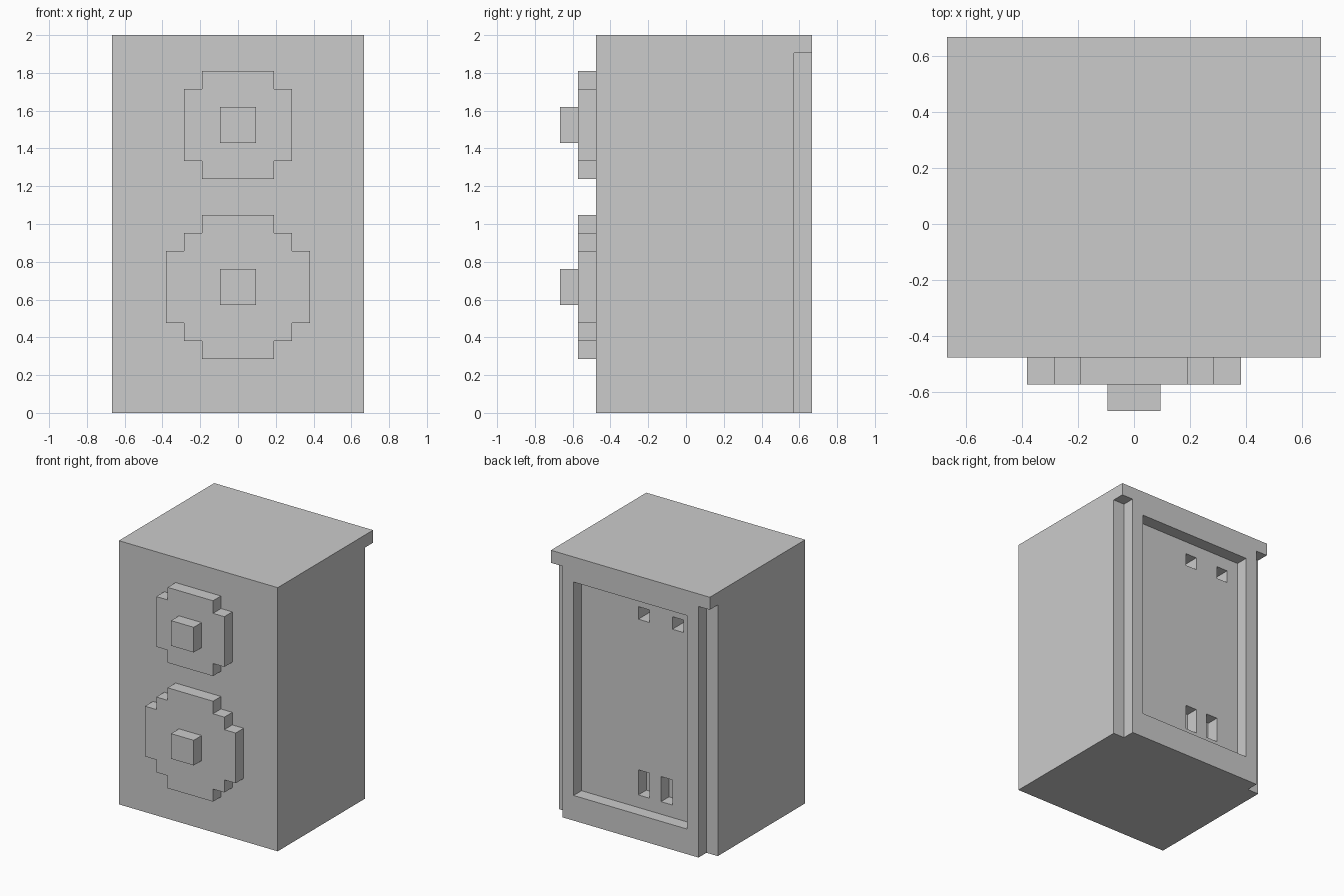
import bpy
import bmesh

if "Cube" in bpy.data.objects:
    bpy.data.objects.remove(bpy.data.objects["Cube"])

U = 2 / 21  # one block of the model's grid


def make_object(name, bm):
    bmesh.ops.recalc_face_normals(bm, faces=bm.faces)
    mesh = bpy.data.meshes.new(name)
    bm.to_mesh(mesh)
    bm.free()
    obj = bpy.data.objects.new(name, mesh)
    bpy.context.collection.objects.link(obj)
    return obj


def slab(name, profile, y0, y1):
    """Extrude an (x, z) outline from y0 to y1, in grid blocks."""
    bm = bmesh.new()
    face = bm.faces.new([bm.verts.new((x * U, y0 * U, z * U)) for x, z in profile])
    ext = bmesh.ops.extrude_face_region(bm, geom=[face])
    moved = [g for g in ext["geom"] if isinstance(g, bmesh.types.BMVert)]
    bmesh.ops.translate(bm, verts=moved, vec=(0, (y1 - y0) * U, 0))
    return make_object(name, bm)


def box(name, x0, x1, y0, y1, z0, z1):
    return slab(name, [(x0, z0), (x1, z0), (x1, z1), (x0, z1)], y0, y1)


def carve(target, *bounds):
    """Subtract a box from the target and discard the cutter."""
    cutter = box("cutter", *bounds)
    cutter.hide_render = True
    mod = target.modifiers.new("carve", "BOOLEAN")
    mod.operation = "DIFFERENCE"
    mod.solver = "EXACT"
    mod.object = cutter
    bpy.context.view_layer.objects.active = target
    bpy.ops.object.modifier_apply(modifier=mod.name)
    bpy.data.objects.remove(cutter)


def stepped_disc(name, steps, zc):
    """Blocky round plate; steps are (half width, half height), going outward."""
    quarter = []
    for i, (w, h) in enumerate(steps):
        quarter.append((w, h))
        if i + 1 < len(steps):
            quarter.append((w, steps[i + 1][1]))
    right = quarter + [(x, -z) for x, z in reversed(quarter)]
    outline = right + [(-x, z) for x, z in reversed(right)]
    return slab(name, [(x, z + zc) for x, z in outline], -6, -5)


# Cabinet with notched rear corners below the top lid
cabinet = box("speaker_cabinet", -7, 7, -5, 7, 0, 21)
carve(cabinet, 6, 8, 6, 8, -1, 20)
carve(cabinet, -8, -6, 6, 8, -1, 20)

# Recessed rear panel
carve(cabinet, -5, 5, 6, 8, 2, 19)

# Rear sockets: two deep square ones above, two shallow tall ones below
for x in (-1, -4):
    carve(cabinet, x, x + 1, 4, 6.5, 17, 18)
for x in (-1, -3):
    carve(cabinet, x, x + 1, 5, 6.5, 3, 5)

# Front drivers with raised centre caps
stepped_disc("tweeter_ring", [(2, 3), (3, 2)], 16)
box("tweeter_cap", -1, 1, -7, -6, 15, 17)
stepped_disc("woofer_ring", [(2, 4), (3, 3), (4, 2)], 7)
box("woofer_cap", -1, 1, -7, -6, 6, 8)
